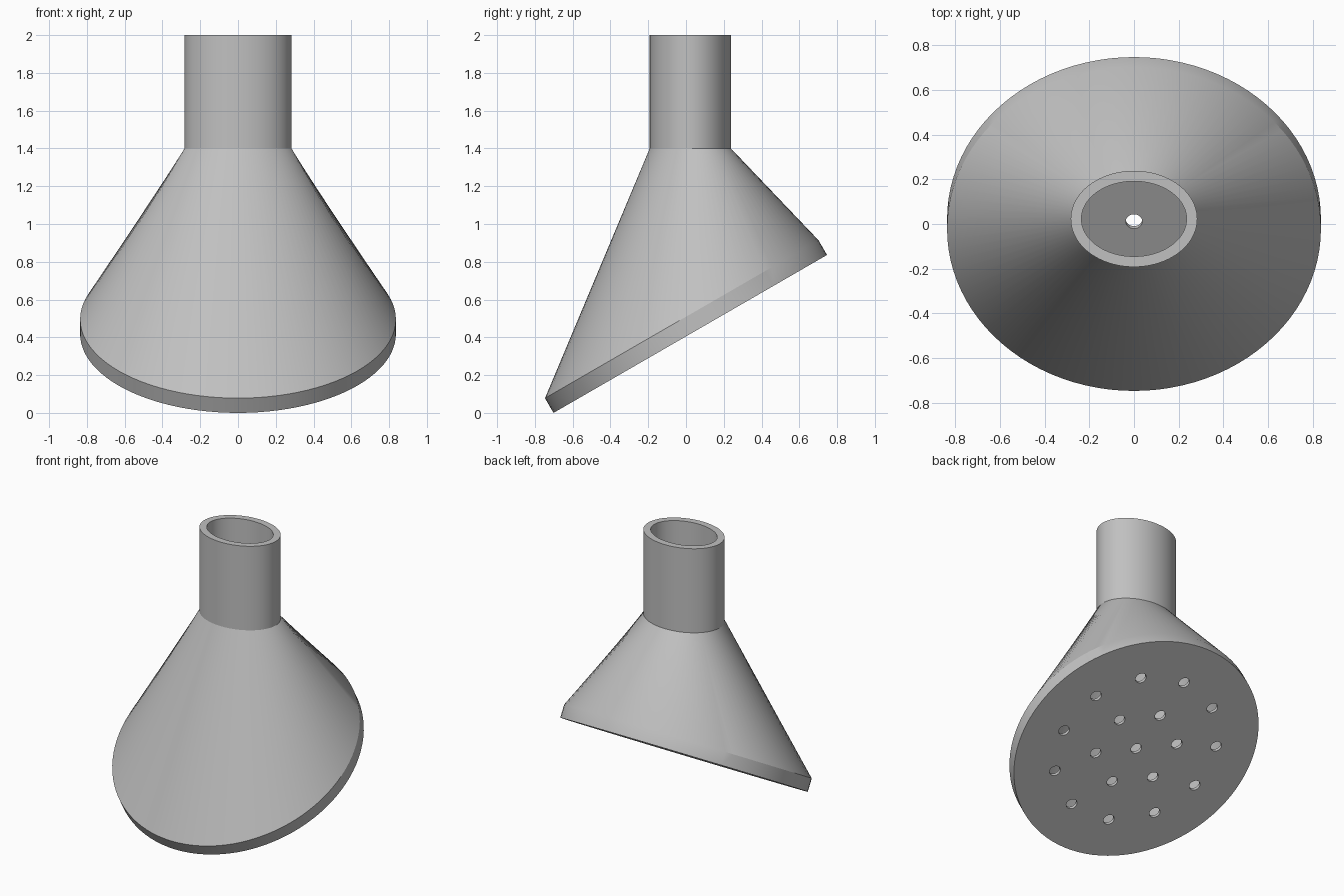
import bpy, bmesh
from math import sin, cos, radians, tau
from mathutils import Matrix, Vector

old = bpy.data.objects.get("Cube")
if old:
    bpy.data.objects.remove(old, do_unlink=True)

SIDES = 96
FACE_RADIUS = 0.836
# Frame of the tilted spray face: origin on its underside, local z towards the neck
face = Matrix.Translation((0, 0.0225, 0.418)) @ Matrix.Rotation(radians(30), 4, "X")
upright = Matrix.Translation((0, 0.023, 0))

grey = bpy.data.materials.new("light grey")
grey.use_nodes = True
grey.diffuse_color = (0.53, 0.53, 0.53, 1)
grey.node_tree.nodes["Principled BSDF"].inputs["Base Color"].default_value = grey.diffuse_color


def make_object(name, bm):
    bmesh.ops.recalc_face_normals(bm, faces=bm.faces)
    mesh = bpy.data.meshes.new(name)
    bm.to_mesh(mesh)
    bm.free()
    mesh.materials.append(grey)
    obj = bpy.data.objects.new(name, mesh)
    bpy.context.collection.objects.link(obj)
    return obj


def add_ring(bm, frame, rx, ry, z):
    angles = [tau * i / SIDES for i in range(SIDES)]
    return [bm.verts.new(frame @ Vector((rx * cos(a), ry * sin(a), z))) for a in angles]


# Hollow shell: underside, rim, cone, neck outside, lip, neck inside, inner floor
bm = bmesh.new()
sections = [
    (face, FACE_RADIUS, FACE_RADIUS, 0),
    (face, FACE_RADIUS, FACE_RADIUS, 0.09),
    (upright, 0.283, 0.215, 1.4),
    (upright, 0.283, 0.215, 2.0),
    (upright, 0.235, 0.168, 2.0),
    (upright, 0.235, 0.168, 1.4),
    (face, 0.77, 0.77, 0.022),
]
rings = [add_ring(bm, *s) for s in sections]
for low, high in zip(rings, rings[1:]):
    for i in range(SIDES):
        j = (i + 1) % SIDES
        bm.faces.new((low[i], low[j], high[j], high[i]))
bm.faces.new(rings[0])
bm.faces.new(rings[-1])
head = make_object("shower_head", bm)

# Spray holes: one in the centre and two rings around it
bm = bmesh.new()
for count, radius, start in ((1, 0, 0), (6, FACE_RADIUS / 3, 30), (11, FACE_RADIUS * 2 / 3, 90)):
    for i in range(count):
        a = radians(start) + tau * i / count
        spot = face @ Matrix.Translation((radius * cos(a), radius * sin(a), 0.01))
        bmesh.ops.create_cone(bm, cap_ends=True, segments=24, radius1=0.037,
                              radius2=0.037, depth=0.08, matrix=spot)
cutter = make_object("hole_cutter", bm)
cutter.hide_render = True

cut = head.modifiers.new("spray holes", "BOOLEAN")
cut.operation = "DIFFERENCE"
cut.solver = "EXACT"
cut.object = cutter
for obj in bpy.context.selected_objects:
    obj.select_set(False)
bpy.context.view_layer.objects.active = head
head.select_set(True)
bpy.ops.object.modifier_apply(modifier=cut.name)
bpy.data.objects.remove(cutter, do_unlink=True)
bpy.ops.object.shade_smooth_by_angle(angle=radians(20))
